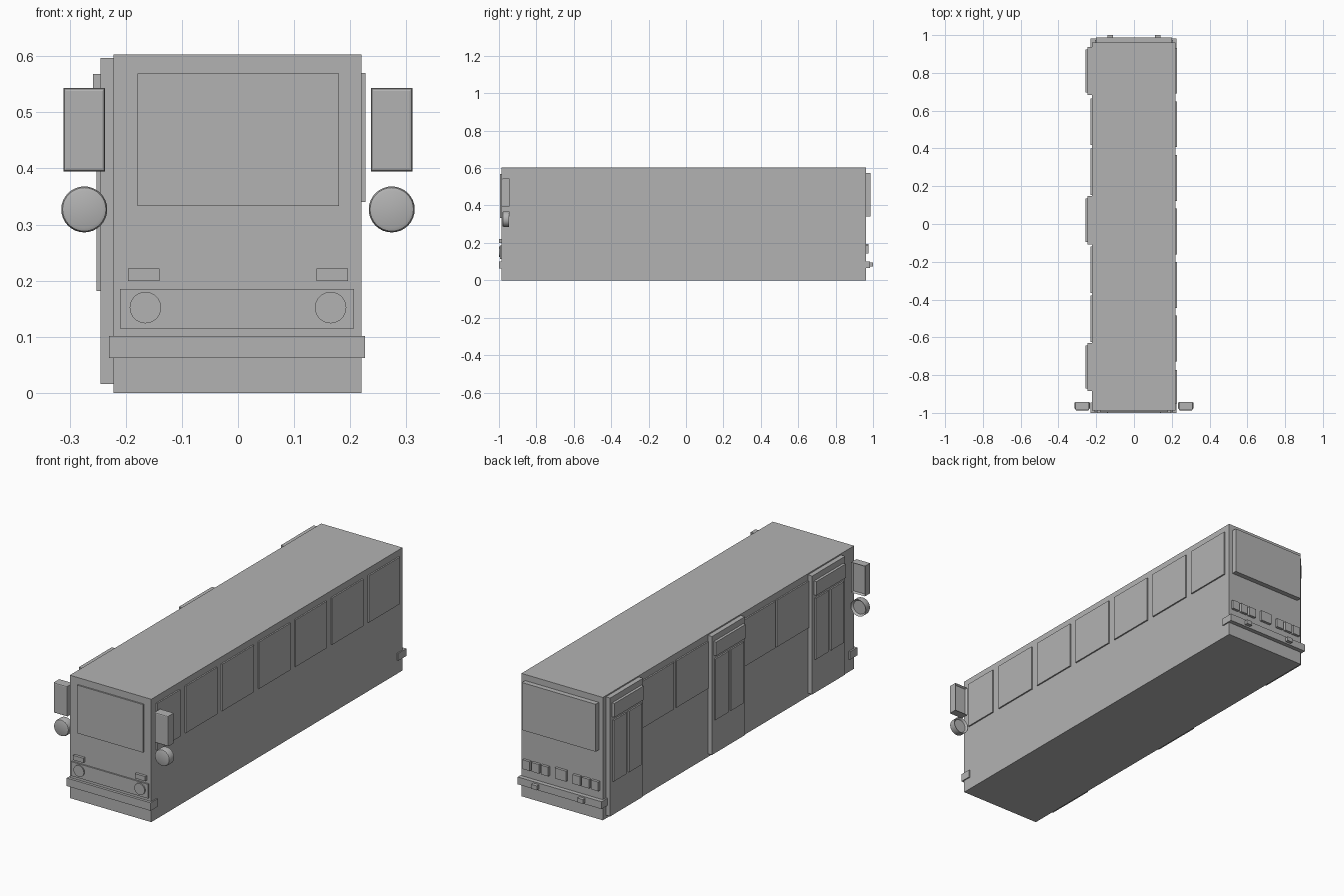
import bpy
import bmesh
from math import pi
from mathutils import Matrix, Vector

if "Cube" in bpy.data.objects:
    bpy.data.objects.remove(bpy.data.objects["Cube"], do_unlink=True)

# One plain grey for the whole bus
GREY = (0.45, 0.45, 0.45, 1.0)
paint = bpy.data.materials.new("plain_grey")
paint.use_nodes = True
paint.diffuse_color = GREY
paint.node_tree.nodes["Principled BSDF"].inputs["Base Color"].default_value = GREY

# Body extents
LEFT, RIGHT, FRONT, BACK, TOP = 0.22, -0.222, -0.987, 0.962, 0.603


def finish(name, bm):
    mesh = bpy.data.meshes.new(name)
    bmesh.ops.recalc_face_normals(bm, faces=bm.faces)
    bm.to_mesh(mesh)
    bm.free()
    mesh.materials.append(paint)
    obj = bpy.data.objects.new(name, mesh)
    bpy.context.collection.objects.link(obj)
    return obj


def box_mesh(x, y, z):
    bm = bmesh.new()
    bmesh.ops.create_cube(bm, size=1)
    for v in bm.verts:
        v.co = Vector([(a + b) / 2 + c * (b - a) for c, (a, b) in zip(v.co, (x, y, z))])
    return bm


def box(name, x, y, z):
    return finish(name, box_mesh(x, y, z))


def disc_mesh(x, y, z, radius):
    bm = bmesh.new()
    bmesh.ops.create_cone(bm, cap_ends=True, segments=32, radius1=radius,
                          radius2=radius, depth=y[1] - y[0])
    bm.transform(Matrix.Translation((x, sum(y) / 2, z)) @ Matrix.Rotation(pi / 2, 4, "X"))
    return bm


def mirror_housing(name, bm, bevel):
    # Soften the front rim and sink the reflecting face at the back
    bm.normal_update()
    front = min(bm.faces, key=lambda f: f.calc_center_median().y)
    bmesh.ops.bevel(bm, geom=list(front.edges), offset=bevel, segments=2,
                    affect="EDGES", profile=0.5)
    bm.normal_update()
    glass = max(bm.faces, key=lambda f: f.calc_center_median().y)
    bmesh.ops.inset_individual(bm, faces=[glass], thickness=0.008)
    bmesh.ops.translate(bm, verts=glass.verts, vec=(0, -0.01, 0))
    return finish(name, bm)


# Body shell
box("body", (RIGHT, LEFT), (FRONT, BACK), (0, TOP))

# Left side windows, the foremost one shorter
WINDOW_Z = (0.34, 0.57)
box("left_window_front", (LEFT - 0.01, 0.227), (-0.95, -0.772), WINDOW_Z)
for i in range(6):
    y = -0.728 + i * 0.2836
    box(f"left_window_{i + 1}", (LEFT - 0.01, 0.227), (y, y + 0.243), WINDOW_Z)

# Right side windows, in pairs between the doors
for i, y in enumerate((0.542, 0.277, -0.243, -0.502)):
    box(f"right_window_{i + 1}", (-0.229, RIGHT + 0.01), (y - 0.123, y + 0.123), WINDOW_Z)

# Three double doors on the right side
for i, y in enumerate((-0.757, 0.02, 0.81)):
    box(f"door_{i + 1}", (-0.245, RIGHT + 0.01), (y - 0.128, y + 0.128), (0.016, 0.597))
    box(f"door_header_{i + 1}", (-0.258, -0.24), (y - 0.114, y + 0.114), (0.5, 0.568))
    for side, s in (("rear", 1), ("fore", -1)):
        c = y + s * 0.06
        box(f"door_{i + 1}_{side}_pane", (-0.252, -0.24), (c - 0.05, c + 0.05), (0.182, 0.482))

# Front and rear glass
box("windscreen", (-0.179, 0.18), (-0.994, FRONT + 0.01), (0.333, 0.569))
box("rear_window", (-0.2, 0.2), (BACK - 0.01, 0.987), (0.34, 0.573))

# Bumpers wrapping slightly round the corners
box("front_bumper", (-0.23, 0.226), (-1, -0.945), (0.062, 0.101))
box("rear_bumper", (-0.23, 0.226), (0.92, 0.983), (0.065, 0.101))

# Headlamp panel
box("headlamp_panel", (-0.21, 0.207), (-0.994, FRONT + 0.01), (0.115, 0.185))

# Parts that come in left and right pairs
for side, s in (("left", 1), ("right", -1)):
    finish(f"{side}_headlamp", disc_mesh(s * 0.165, (-1, FRONT), 0.152, 0.028))
    box(f"{side}_indicator", sorted((s * 0.14, s * 0.196)), (-1, FRONT + 0.01), (0.199, 0.222))
    box(f"{side}_tow_hook", sorted((s * 0.11, s * 0.14)), (0.97, 1), (0.073, 0.094))
    for i, x in enumerate((0.086, 0.136, 0.186)):
        box(f"{side}_tail_lamp_{i + 1}", (s * x - 0.02, s * x + 0.02),
            (BACK - 0.01, 0.975), (0.143, 0.188))
    mirror_housing(f"{side}_upper_mirror",
                   box_mesh((s * 0.274 - 0.037, s * 0.274 + 0.037), (FRONT, -0.943),
                            (0.395, 0.543)), 0.005)
    round_mirror = mirror_housing(f"{side}_round_mirror",
                                  disc_mesh(s * 0.274, (-0.982, -0.945), 0.327, 0.041), 0.008)
    bpy.ops.object.select_all(action="DESELECT")
    round_mirror.select_set(True)
    bpy.context.view_layer.objects.active = round_mirror
    bpy.ops.object.shade_smooth_by_angle()

# Rear centre lamp
box("rear_centre_lamp", (-0.03, 0.03), (BACK - 0.01, 0.975), (0.143, 0.195))
